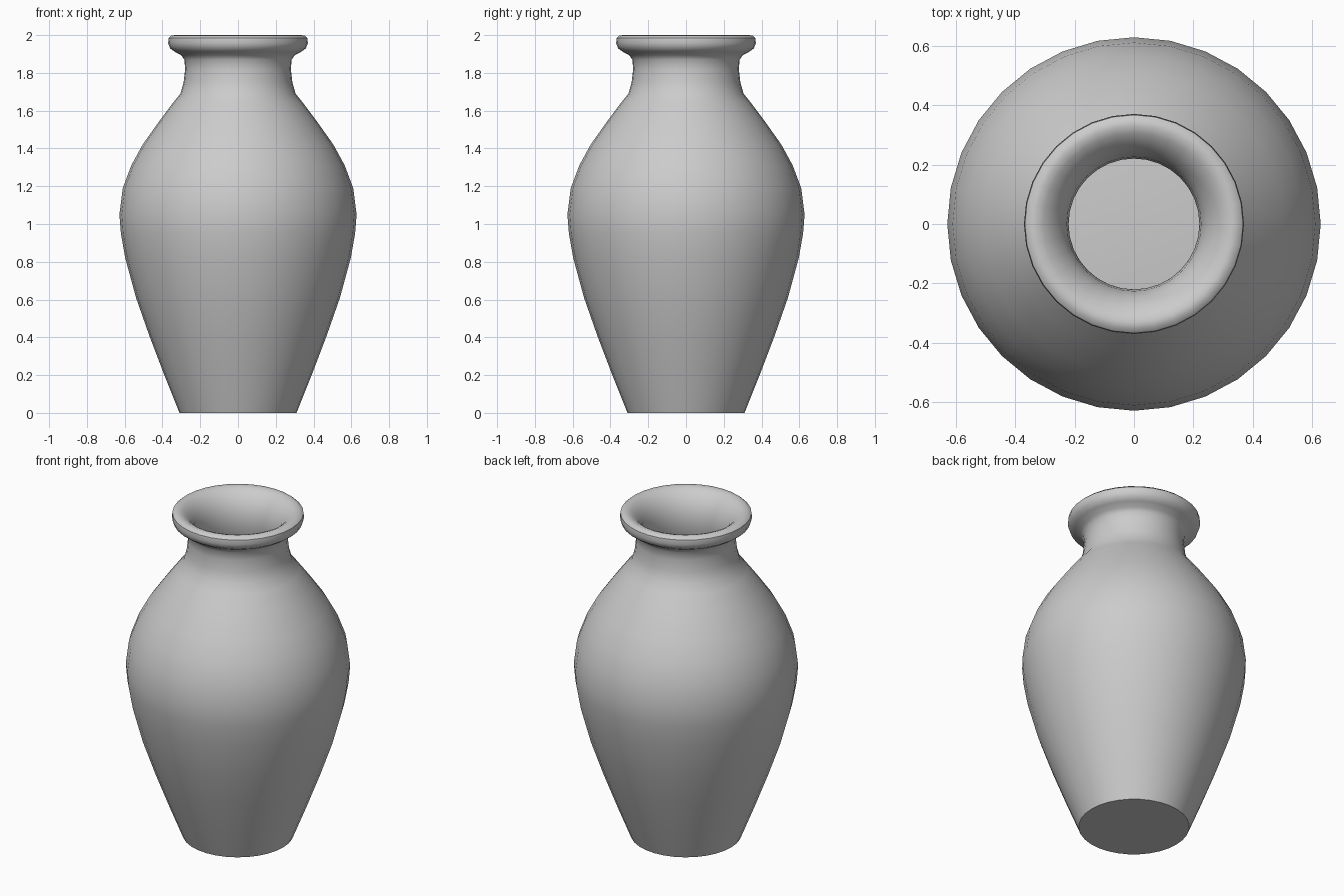
import bpy, bmesh, math

SIDES = 32

# outer wall from the base centre up, over the lip, down the inside to the floor
profile = [
    (0, 0), (0.31, 0), (0.39, 0.2), (0.47, 0.41), (0.54, 0.61), (0.597, 0.82),
    (0.62, 0.95), (0.628, 1.05), (0.61, 1.19), (0.565, 1.31), (0.505, 1.42),
    (0.42, 1.54), (0.345, 1.64), (0.305, 1.69), (0.288, 1.75), (0.28, 1.82),
    (0.284, 1.87), (0.30, 1.893), (0.335, 1.912), (0.36, 1.93), (0.37, 1.958),
    (0.367, 1.985), (0.352, 1.998), (0.33, 2.0), (0.305, 1.99), (0.275, 1.965),
    (0.245, 1.925), (0.226, 1.87), (0.22, 1.81), (0.23, 1.74), (0.25, 1.68),
    (0.29, 1.62), (0.37, 1.51), (0.455, 1.39), (0.515, 1.28), (0.555, 1.17),
    (0.57, 1.05), (0.54, 0.82), (0.48, 0.6), (0.41, 0.4), (0.33, 0.2),
    (0.27, 0.06), (0, 0.08),
]

# vase: spin the profile around z
bm = bmesh.new()
verts = [bm.verts.new((r, 0, z)) for r, z in profile]
edges = [bm.edges.new(pair) for pair in zip(verts, verts[1:])]
bmesh.ops.spin(bm, geom=verts + edges, cent=(0, 0, 0), axis=(0, 0, 1),
               angle=2 * math.pi, steps=SIDES, use_duplicate=False)
bmesh.ops.remove_doubles(bm, verts=bm.verts, dist=0.0005)
bmesh.ops.recalc_face_normals(bm, faces=bm.faces)

mesh = bpy.data.meshes.new("vase")
bm.to_mesh(mesh)
bm.free()
vase = bpy.data.objects.new("vase", mesh)
bpy.context.collection.objects.link(vase)
bpy.context.view_layer.objects.active = vase
vase.select_set(True)
bpy.ops.object.shade_smooth_by_angle(angle=math.radians(40))
